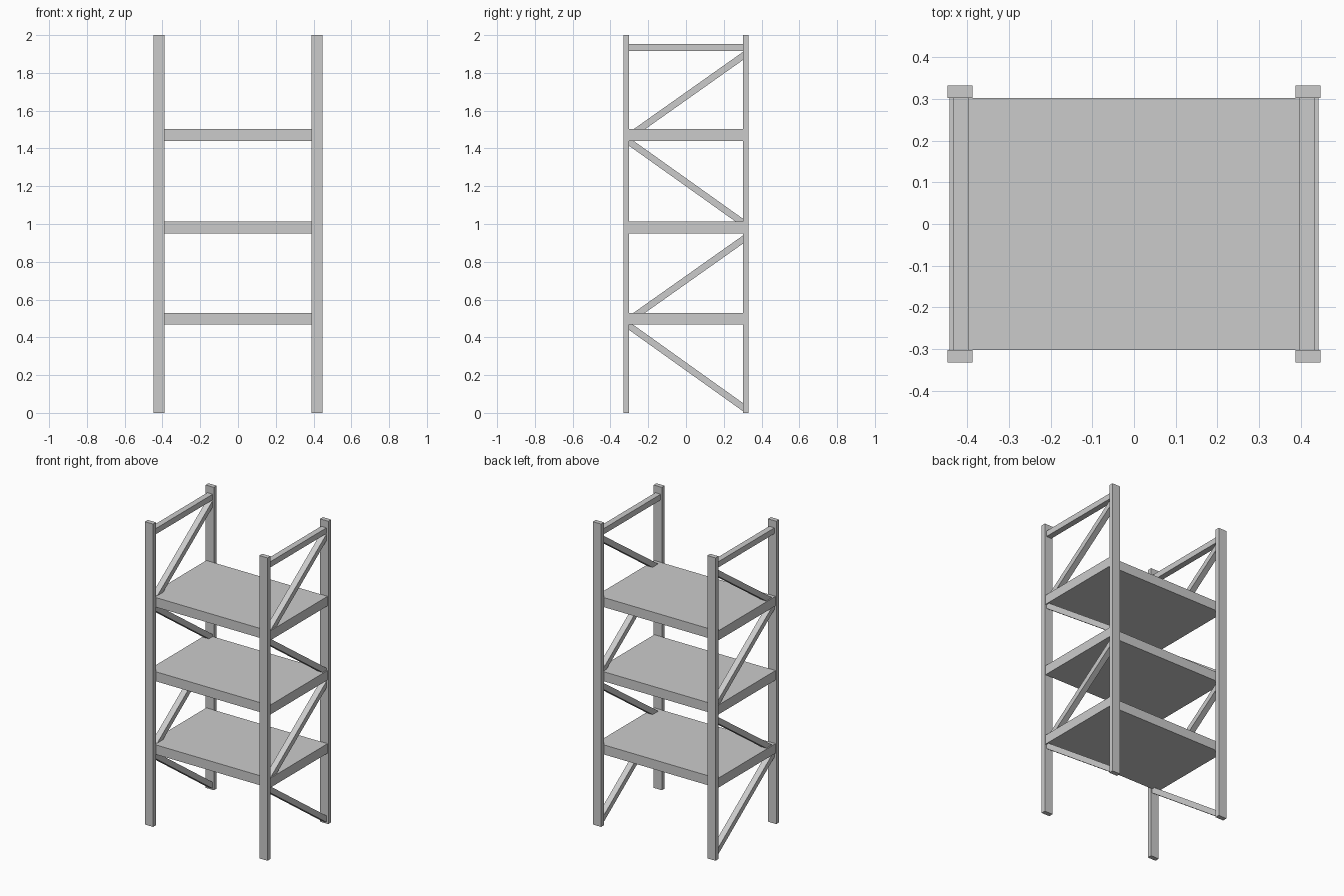
import bpy, bmesh

if "Cube" in bpy.data.objects:
    bpy.data.objects.remove(bpy.data.objects["Cube"])


def box(name, x, y, z):
    """Box from (min, max) pairs on each axis."""
    profile(name, [(y[0], z[0]), (y[1], z[0]), (y[1], z[1]), (y[0], z[1])], x)


def profile(name, pts, x):
    """Extrude a y-z outline between two x positions."""
    bm = bmesh.new()
    face = bm.faces.new([bm.verts.new((x[0], y, z)) for y, z in pts])
    ext = bmesh.ops.extrude_face_region(bm, geom=[face])
    verts = [v for v in ext["geom"] if isinstance(v, bmesh.types.BMVert)]
    bmesh.ops.translate(bm, vec=(x[1] - x[0], 0, 0), verts=verts)
    bmesh.ops.recalc_face_normals(bm, faces=bm.faces)
    mesh = bpy.data.meshes.new(name)
    bm.to_mesh(mesh)
    bm.free()
    obj = bpy.data.objects.new(name, mesh)
    bpy.context.collection.objects.link(obj)


IN = 0.302      # inner face of the posts
OUT = 0.332     # outer face of the posts
HALF = 0.0215   # half vertical thickness of a brace

# Shelves
for label, z in (("lower", 0.467), ("middle", 0.95), ("upper", 1.44)):
    box(label + "_shelf", (-0.443, 0.443), (-IN, IN), (z, z + 0.063))

# Zigzag braces: (centre height at front, centre height at back)
braces = [(0.461, 0.03), (0.491, 0.918), (1.436, 1.006), (1.463, 1.89)]

for side, s in (("left", -1), ("right", 1)):
    post_x = sorted((s * 0.388, s * 0.448))
    bar_x = sorted((s * 0.396, s * 0.435))
    # Upright posts
    box(side + "_front_post", post_x, (-OUT, -IN), (0, 2))
    box(side + "_back_post", post_x, (IN, OUT), (0, 2))
    # Top rail
    box(side + "_top_rail", bar_x, (-IN, IN), (1.915, 1.953))
    # Diagonal braces
    for i, (zf, zb) in enumerate(braces, 1):
        profile(f"{side}_brace_{i}",
                [(-IN, zf - HALF), (IN, zb - HALF), (IN, zb + HALF), (-IN, zf + HALF)],
                bar_x)
